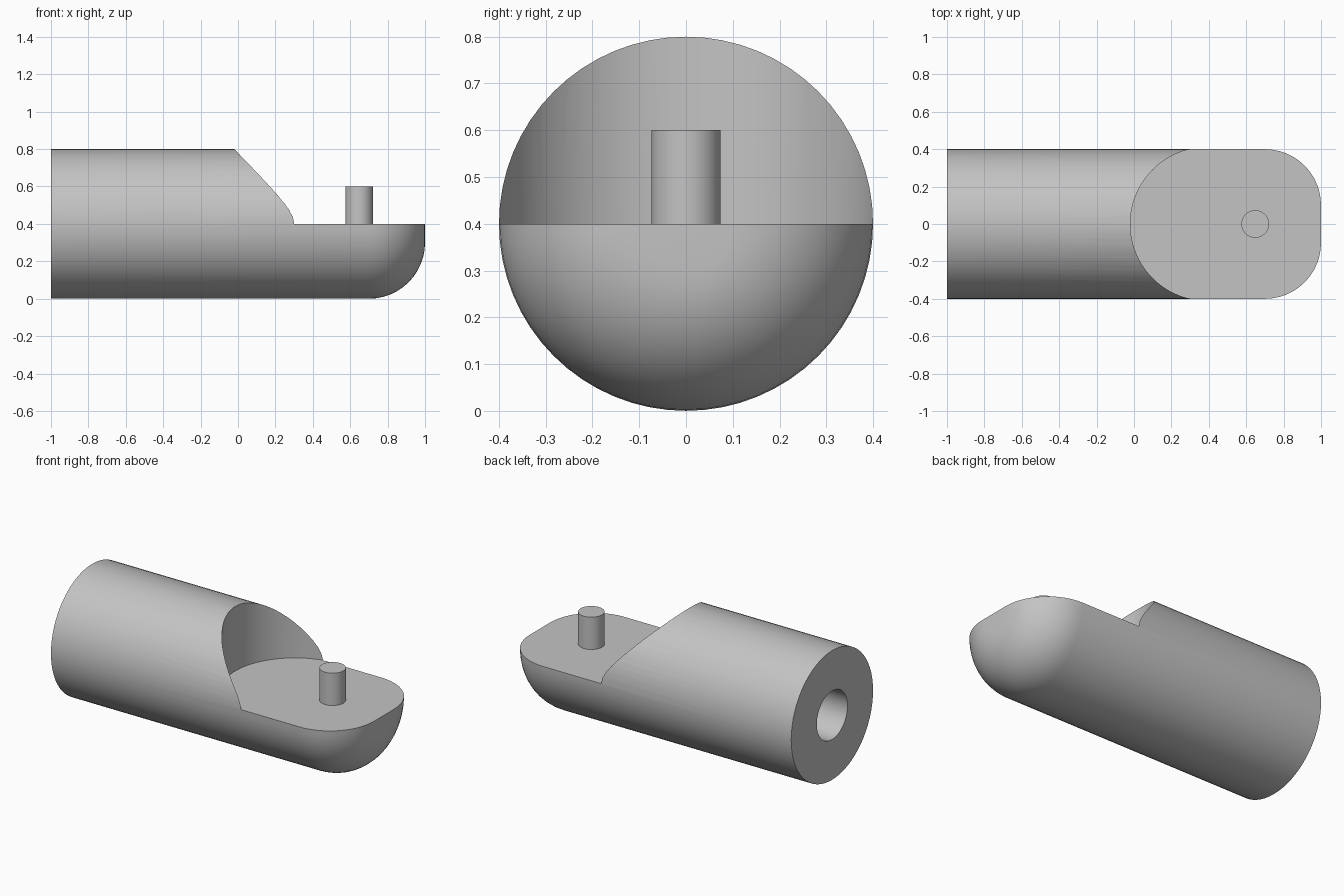
import bpy, bmesh
from math import sin, cos, pi, radians
from mathutils import Vector, Matrix

cube = bpy.data.objects.get("Cube")
if cube:
    bpy.data.objects.remove(cube)

RADIUS, AXIS_Z, FILLET = 0.4, 0.4, 0.3

grey = bpy.data.materials.new("plain grey")
grey.use_nodes = True
grey.diffuse_color = (0.55, 0.55, 0.55, 1)
grey.node_tree.nodes["Principled BSDF"].inputs["Base Color"].default_value = grey.diffuse_color


def make_object(name, bm):
    bmesh.ops.recalc_face_normals(bm, faces=bm.faces)
    mesh = bpy.data.meshes.new(name)
    bm.to_mesh(mesh)
    bm.free()
    mesh.materials.append(grey)
    obj = bpy.data.objects.new(name, mesh)
    bpy.context.collection.objects.link(obj)
    return obj


def smooth(obj):
    bpy.ops.object.select_all(action='DESELECT')
    obj.select_set(True)
    bpy.context.view_layer.objects.active = obj
    bpy.ops.object.shade_smooth_by_angle(angle=radians(30))


# Round body with a blind bore at the back and a filleted nose
profile = [(-0.4, 0), (-0.4, 0.15), (-1, 0.15), (-1, RADIUS)]
for i in range(13):
    a = pi / 2 * i / 12
    profile.append((1 - FILLET + FILLET * sin(a), RADIUS - FILLET + FILLET * cos(a)))
profile.append((1, 0))

bm = bmesh.new()
verts = [bm.verts.new((x, 0, AXIS_Z + r)) for x, r in profile]
edges = [bm.edges.new(pair) for pair in zip(verts, verts[1:])]
bmesh.ops.spin(bm, geom=verts + edges, cent=(0, 0, AXIS_Z), axis=(1, 0, 0),
               angle=2 * pi, steps=64)
bmesh.ops.remove_doubles(bm, verts=bm.verts, dist=0.0001)
body = make_object("body", bm)

# Cutter for the flat deck, with a concave round back wall
bm = bmesh.new()
cut_x, cut_r = 0.39, 0.41
outline = [(1.3, -cut_r), (1.3, cut_r)]
for i in range(49):
    a = pi / 2 + pi * i / 48
    outline.append((cut_x + cut_r * cos(a), cut_r * sin(a)))
floor = bm.faces.new([bm.verts.new((x, y, AXIS_Z)) for x, y in outline])
wall = bmesh.ops.extrude_face_region(bm, geom=[floor])["geom"]
bmesh.ops.translate(bm, vec=Vector((0, 0, 0.6)),
                    verts=[v for v in wall if isinstance(v, bmesh.types.BMVert)])
cutter = make_object("deck_cutter", bm)
cutter.hide_render = True

cut = body.modifiers.new("deck cut", 'BOOLEAN')
cut.operation = 'DIFFERENCE'
cut.solver = 'EXACT'
cut.object = cutter
bpy.context.view_layer.objects.active = body
bpy.ops.object.modifier_apply(modifier=cut.name)
bpy.data.objects.remove(cutter)
smooth(body)

# Upright pin on the deck
bm = bmesh.new()
bmesh.ops.create_cone(bm, cap_ends=True, segments=48, radius1=0.074, radius2=0.074,
                      depth=0.22, matrix=Matrix.Translation((0.648, 0, 0.49)))
smooth(make_object("pin", bm))
